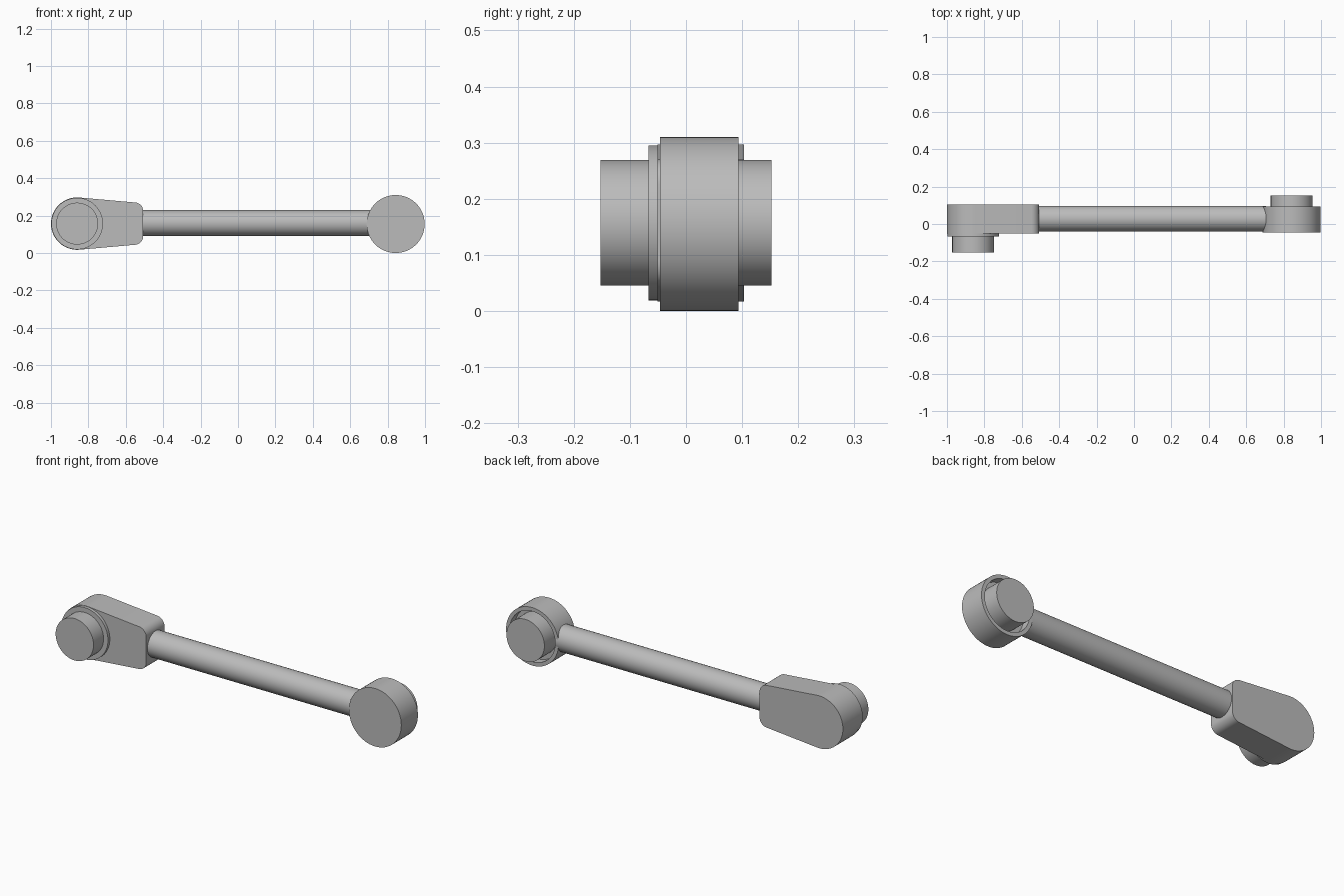
import bpy, bmesh, math
from mathutils import Vector

cube = bpy.data.objects.get("Cube")
if cube:
    bpy.data.objects.remove(cube, do_unlink=True)

grey = bpy.data.materials.new("plain grey")
grey.use_nodes = True
colour = (0.5, 0.5, 0.5, 1)
grey.diffuse_color = colour
grey.node_tree.nodes["Principled BSDF"].inputs["Base Color"].default_value = colour


def finish(name, bm):
    bmesh.ops.recalc_face_normals(bm, faces=bm.faces)
    mesh = bpy.data.meshes.new(name)
    bm.to_mesh(mesh)
    bm.free()
    mesh.materials.append(grey)
    obj = bpy.data.objects.new(name, mesh)
    bpy.context.collection.objects.link(obj)
    bpy.ops.object.select_all(action='DESELECT')
    obj.select_set(True)
    bpy.context.view_layer.objects.active = obj
    bpy.ops.object.shade_smooth_by_angle(angle=math.radians(35))
    return obj


def lathe(name, x, z, profile, sides=64):
    """Spin (radius, y) points around an axis parallel to y."""
    bm = bmesh.new()
    rings = []
    for r, y in profile:
        if r == 0:
            rings.append([bm.verts.new((x, y, z))] * sides)
        else:
            rings.append([bm.verts.new((x + r * math.cos(a), y, z + r * math.sin(a)))
                          for a in (2 * math.pi * i / sides for i in range(sides))])
    for a, b in zip(rings, rings[1:]):
        for i in range(sides):
            j = (i + 1) % sides
            corners = list(dict.fromkeys((a[i], a[j], b[j], b[i])))
            bm.faces.new(corners)
    return finish(name, bm)


def arc(cx, cz, r, start, end, steps):
    return [(cx + r * math.cos(t), cz + r * math.sin(t))
            for t in (math.radians(start + (end - start) * i / steps) for i in range(steps + 1))]


PIVOT_L, PIVOT_R, MID = 0.843, -0.86, 0.157

# Tapered end block: round nose, slanted sides, rounded heel corners
outline = arc(PIVOT_R, MID, 0.14, 85, 275, 40)
outline += arc(-0.552, MID - 0.068, 0.045, 275, 360, 10)
outline += arc(-0.552, MID + 0.068, 0.045, 0, 85, 10)
bm = bmesh.new()
face = bm.faces.new([bm.verts.new((x, -0.051, z)) for x, z in outline])
extruded = bmesh.ops.extrude_face_region(bm, geom=[face])
bmesh.ops.translate(bm, vec=Vector((0, 0.154, 0)),
                    verts=[v for v in extruded["geom"] if isinstance(v, bmesh.types.BMVert)])
finish("end_block", bm)

# Raised collar and pin on the front of the block
lathe("front_collar", PIVOT_R, MID, [(0, -0.067), (0.138, -0.067), (0.138, -0.04), (0, -0.04)])
lathe("front_pin", PIVOT_R, MID, [(0, -0.152), (0.112, -0.152), (0.112, -0.05), (0, -0.05)])

# Round end cup, open at the back around its pin
lathe("end_cup", PIVOT_L, MID - 0.002,
      [(0, -0.046), (0.155, -0.046), (0.155, 0.094), (0.135, 0.094), (0.135, 0.05), (0, 0.05)])
lathe("back_pin", PIVOT_L, MID, [(0, 0.04), (0.112, 0.04), (0.112, 0.152), (0, 0.152)])

# Connecting rod
bm = bmesh.new()
bmesh.ops.create_cone(bm, cap_ends=True, segments=48, radius1=0.069, radius2=0.069, depth=1.25)
for v in bm.verts:
    x, y, z = v.co
    v.co = (z + 0.08, x + 0.028, y + 0.16)
finish("connecting_rod", bm)
